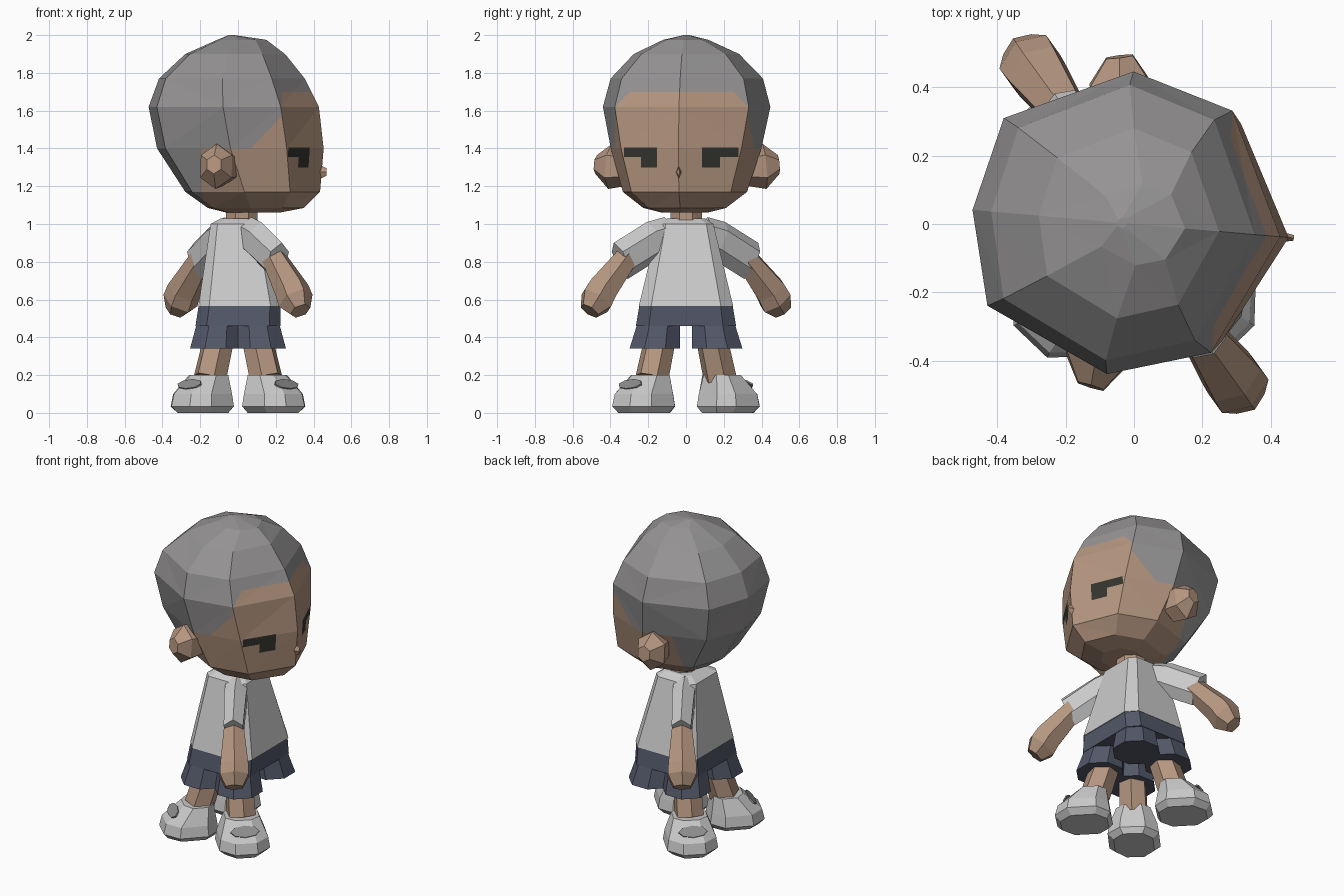
import bpy, bmesh, math
from mathutils import Vector, Matrix

if "Cube" in bpy.data.objects:
    bpy.data.objects.remove(bpy.data.objects["Cube"])


def mat(name, r, g, b):
    m = bpy.data.materials.new(name)
    m.diffuse_color = (r, g, b, 1)
    m.use_nodes = True
    m.node_tree.nodes["Principled BSDF"].inputs["Base Color"].default_value = m.diffuse_color
    return m


SKIN = mat("skin", .46, .305, .215)
HAIR = mat("grey hair", .30, .29, .29)
SHIRT = mat("shirt white", .60, .60, .60)
SHORTS = mat("shorts blue", .085, .097, .14)
SHOE = mat("shoe white", .58, .58, .58)
PATCH = mat("shoe grey", .27, .27, .27)
EYE = mat("eye dark", .035, .036, .029)


def finish(name, bm, mats, matrix=None):
    if matrix:
        bm.transform(matrix)
    bmesh.ops.recalc_face_normals(bm, faces=bm.faces)
    me = bpy.data.meshes.new(name)
    bm.to_mesh(me)
    bm.free()
    for m in mats:
        me.materials.append(m)
    ob = bpy.data.objects.new(name, me)
    bpy.context.collection.objects.link(ob)
    return ob


def loft(rings):
    """Skin a list of equal-length point rings and cap both ends."""
    bm = bmesh.new()
    rows = [[bm.verts.new(p) for p in r] for r in rings]
    n = len(rows[0])
    for a, b in zip(rows, rows[1:]):
        for i in range(n):
            j = (i + 1) % n
            bm.faces.new((a[i], a[j], b[j], b[i]))
    bm.faces.new(rows[0])
    bm.faces.new(rows[-1])
    return bm


def stack(levels, outline):
    """Horizontal rings: level = (z, x_back, x_front, half_width)."""
    return loft([[((b + f) / 2 + (f - b) / 2 * t, w * s, z) for t, s in outline]
                 for z, b, f, w in levels])


def tube(stops, n):
    """Limb along stops (point, horizontal radius, vertical radius)."""
    d = (Vector(stops[-1][0]) - Vector(stops[0][0])).normalized()
    u = d.cross(Vector((0, 0, 1))).normalized()
    v = u.cross(d)
    rings = []
    for p, ru, rv in stops:
        angs = [math.tau * (i + .5) / n for i in range(n)]
        rings.append([Vector(p) + u * ru * math.cos(a) + v * rv * math.sin(a) for a in angs])
    return loft(rings)


def mirrored(half):
    return half + [(t, -s) for t, s in reversed(half) if s > 0]


# Head: eight-sided rings with a ridge down the middle of the face
TURN = Matrix.Rotation(math.radians(-5), 4, 'Z')
head_outline = mirrored([(1, 0), (.62, .8), (-.04, 1), (-.85, .62), (-1, 0)])
bm = stack([(1.06, -.06, .22, .12), (1.085, -.16, .35, .22), (1.17, -.28, .436, .33),
            (1.40, -.43, .455, .40), (1.62, -.475, .43, .445), (1.77, -.42, .355, .405),
            (1.90, -.28, .25, .28), (1.975, -.11, .15, .12), (2.0, -.05, -.02, .015)],
           head_outline)
bmesh.ops.triangulate(bm, faces=bm.faces)


def cut(co, no, front_only=False):
    faces = [f for f in bm.faces if not front_only or f.calc_center_median().x > .15]
    edges = {e for f in faces for e in f.edges}
    verts = {v for f in faces for v in f.verts}
    bmesh.ops.bisect_plane(bm, geom=faces + list(edges) + list(verts), dist=1e-5,
                           plane_co=co, plane_no=no)


# Hairline cuts, then eye cuts
cut((.26, 0, 0), (1, 0, 0))
cut((-.17, 0, 0), (1, 0, 0))
cut((0, 0, 1.70), (0, 0, 1))
cut((0, 0, 1.40), (0, 0, 1))
cut((.1, 0, 1.4), (-.18, 0, .17))
for z in (1.30, 1.355, 1.405):
    cut((0, 0, z), (0, 0, 1), True)
for y in (.12, .21, .305):
    for s in (1, -1):
        cut((0, s * y, 0), (0, 1, 0), True)
for f in bm.faces:
    c = f.calc_center_median()
    y = abs(c.y)
    diag = -.18 * (c.x - .1) + .17 * (c.z - 1.4) < 0
    skin = c.z < 1.7 and (c.x > .26 or (c.z < 1.4 and c.x > -.17) or (diag and c.x > .1))
    eye = c.x > .2 and ((.12 < y < .305 and 1.355 < c.z < 1.405) or
                        (.12 < y < .21 and 1.30 < c.z < 1.36))
    f.material_index = 2 if eye else 0 if skin else 1
finish("head", bm, [SKIN, HAIR, EYE], TURN)

# Nose
bm = bmesh.new()
bmesh.ops.create_cone(bm, segments=4, radius1=.05, radius2=.02, depth=.06, cap_ends=True)
bm.transform(Matrix.Translation((.44, 0, 1.275)) @ Matrix.Diagonal((1, .4, 1, 1))
             @ Matrix.Rotation(math.pi / 2, 4, 'Y'))
finish("nose", bm, [SKIN], TURN)

# Ears: chunky six-sided wedges
for s in (1, -1):
    bm = tube([((-.05, s * .32, 1.30), .09, .10), ((-.08, s * .41, 1.305), .10, .12),
               ((-.085, s * .485, 1.315), .045, .05)], 6)
    finish("ear", bm, [SKIN], TURN)

# Neck
finish("neck", tube([((.02, 0, .98), .09, .09), ((.02, .001, 1.12), .09, .09)], 8), [SKIN])

# Shirt body: flared box with clipped corners and sloped shoulders
box = mirrored([(1, .74), (.74, 1), (-.74, 1), (-1, .74)])
finish("shirt", stack([(.565, -.21, .23, .25), (1.0, -.145, .135, .145),
                       (1.03, -.09, .09, .10)], box), [SHIRT])

# Arms and sleeves on opposite corners
for s in (1, -1):
    finish("sleeve", tube([((s * .05, -s * .08, .945), .075, .10),
                           ((s * .10, -s * .17, .915), .075, .105),
                           ((s * .21, -s * .345, .805), .065, .105)], 6), [SHIRT])
    finish("arm", tube([((s * .18, -s * .30, .84), .062, .065),
                        ((s * .285, -s * .445, .65), .094, .09),
                        ((s * .305, -s * .475, .595), .097, .095),
                        ((s * .33, -s * .51, .54), .058, .055)], 6), [SKIN])

# Shorts: hip block and four flared legs, one of them a closed stub
finish("shorts_hip", stack([(.46, -.225, .225, .265), (.57, -.208, .225, .247)], box), [SHORTS])
for sx, sy in ((1, -1), (-1, 1), (-1, -1), (1, 1)):
    cx, cy = sx * .12, sy * .165
    rings = []
    for z, k, r in ((.34, 1, .145), (.55, .80, .11)):
        rings.append([(cx * k + r * math.cos(a), cy * k + r * math.sin(a), z)
                      for a in [math.tau * (i + .5) / 8 for i in range(8)]])
    finish("shorts_leg", loft(rings), [SHORTS])

# Three legs with outward pointing shoes
foot_outline = mirrored([(1, .45), (.5, 1), (-.55, 1), (-1, .5)])
for sx, sy in ((1, -1), (-1, 1), (-1, -1)):
    finish("leg", tube([((sx * .10, sy * .135, .40), .085, .085),
                        ((sx * .148, sy * .18, .185), .09, .09)], 6), [SKIN])
    place = (Matrix.Translation((sx * .19, sy * .225, 0))
             @ Matrix.Rotation(math.atan2(sy * .21, sx * .20), 4, 'Z'))
    finish("shoe", stack([(0, -.14, .135, .115), (.035, -.16, .165, .15),
                          (.10, -.15, .15, .14), (.20, -.135, .04, .10)],
                         foot_outline), [SHOE], place)
    bm = bmesh.new()
    bmesh.ops.create_cone(bm, segments=8, radius1=.5, radius2=.5, depth=1, cap_ends=True)
    bm.transform(Matrix.Translation((.096, 0, .151)) @ Matrix.Rotation(math.radians(42), 4, 'Y')
                 @ Matrix.Diagonal((.075, .17, .009, 1)))
    finish("shoe_patch", bm, [PATCH], place)
